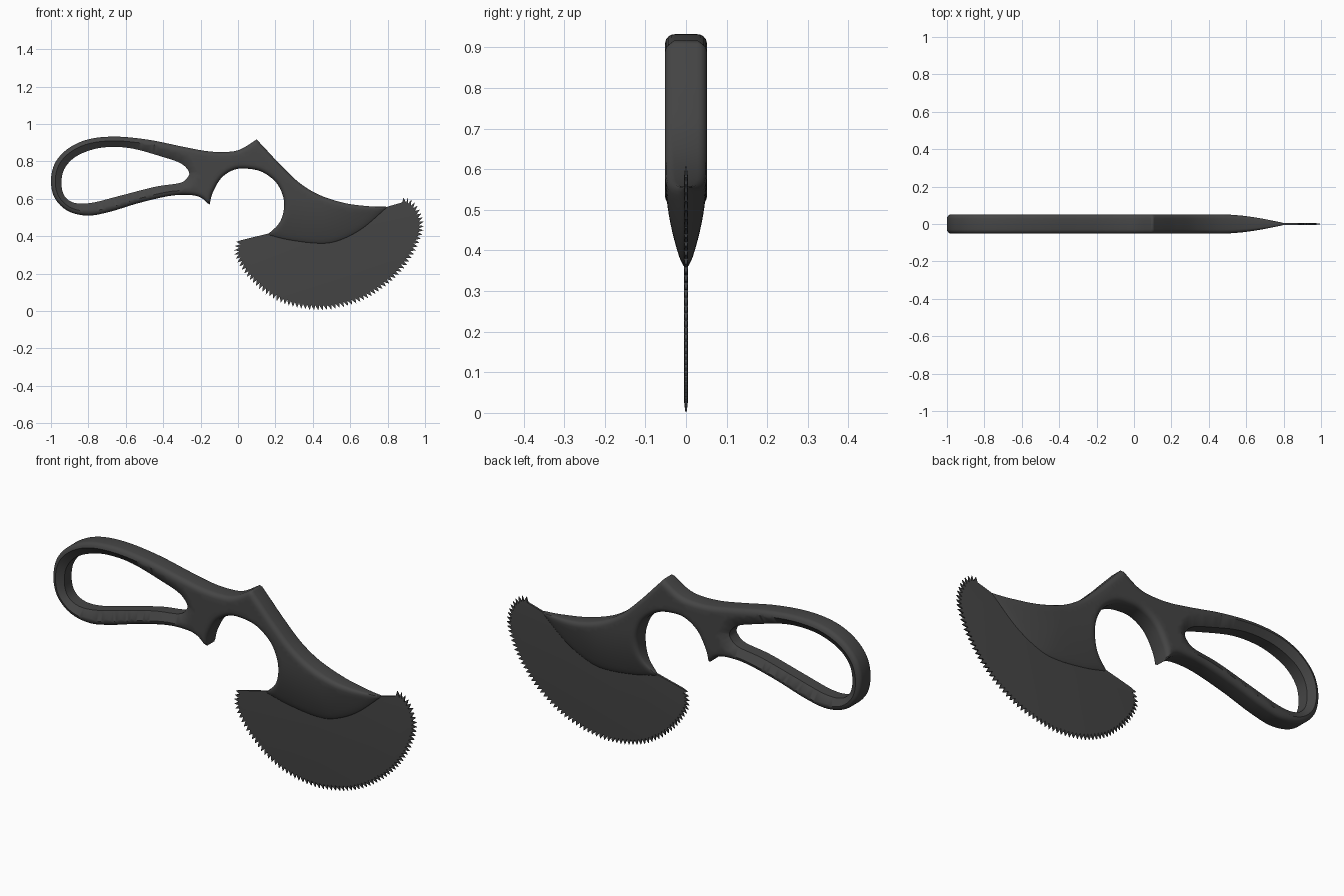
import bpy, bmesh, math
from mathutils import Vector, kdtree
from mathutils.geometry import delaunay_2d_cdt, intersect_point_line

if "Cube" in bpy.data.objects:
    bpy.data.objects.remove(bpy.data.objects["Cube"])


def spline(pts, closed=False):
    """Dense Catmull-Rom curve through 2D points."""
    p = [Vector(q) for q in pts]
    n = len(p)
    out = []
    for i in range(n if closed else n - 1):
        if closed:
            a, b, c, d = (p[(i + k) % n] for k in (-1, 0, 1, 2))
        else:
            b, c = p[i], p[i + 1]
            a = p[i - 1] if i else 2 * b - c
            d = p[i + 2] if i + 2 < n else 2 * c - b
        for s in range(16):
            t = s / 16
            out.append(0.5 * (2 * b + (c - a) * t + (2 * a - 5 * b + 4 * c - d) * t * t
                              + (3 * b - a - 3 * c + d) * t ** 3))
    out.append(p[0].copy() if closed else p[-1].copy())
    return out


def resample(line, count):
    """count + 1 evenly spaced points along a polyline."""
    cum = [0.0]
    for a, b in zip(line, line[1:]):
        cum.append(cum[-1] + (b - a).length)
    out, j = [], 0
    for i in range(count + 1):
        s = cum[-1] * i / count
        while j < len(line) - 2 and cum[j + 1] < s:
            j += 1
        out.append(line[j].lerp(line[j + 1], (s - cum[j]) / max(cum[j + 1] - cum[j], 1e-9)))
    return out


def even(pts, closed=False, step=0.012):
    line = spline(pts, closed)
    length = sum((b - a).length for a, b in zip(line, line[1:]))
    return resample(line, max(4, round(length / step)))


def make_solid(name, verts, faces, height, angle):
    """Mirror a flat x-z sheet to y = -height and +height and wall its rim."""
    bm = bmesh.new()
    front = [bm.verts.new((v.x, -h, v.y)) for v, h in zip(verts, height)]
    back = [bm.verts.new((v.x, h, v.y)) for v, h in zip(verts, height)]
    rim = {}
    for f in faces:
        bm.faces.new([front[i] for i in f])
        bm.faces.new([back[i] for i in reversed(f)])
        for a, b in zip(f, list(f[1:]) + [f[0]]):
            if (b, a) in rim:
                del rim[(b, a)]
            else:
                rim[(a, b)] = True
    for a, b in rim:
        bm.faces.new([front[b], front[a], back[a], back[b]])
    loose = [v for v in bm.verts if not v.link_faces]
    bmesh.ops.delete(bm, geom=loose, context='VERTS')
    bmesh.ops.recalc_face_normals(bm, faces=bm.faces[:])
    me = bpy.data.meshes.new(name)
    bm.to_mesh(me)
    bm.free()
    ob = bpy.data.objects.new(name, me)
    bpy.context.collection.objects.link(ob)
    bpy.ops.object.select_all(action='DESELECT')
    ob.select_set(True)
    bpy.context.view_layer.objects.active = ob
    bpy.ops.object.shade_smooth_by_angle(angle=math.radians(angle))
    mat = bpy.data.materials.get("dark_grey") or bpy.data.materials.new("dark_grey")
    mat.diffuse_color = (0.06, 0.06, 0.06, 1)
    mat.use_nodes = True
    mat.node_tree.nodes["Principled BSDF"].inputs["Base Color"].default_value = mat.diffuse_color
    me.materials.append(mat)
    return ob


# Handle outline, split at its sharp corners
grip = [(0.10, 0.917), (0.01, 0.863), (-0.07, 0.85), (-0.17, 0.855), (-0.29, 0.877),
        (-0.47, 0.914), (-0.645, 0.932), (-0.79, 0.92), (-0.9, 0.874), (-0.975, 0.797),
        (-1.0, 0.70), (-0.98, 0.604), (-0.91, 0.535), (-0.805, 0.51), (-0.687, 0.53),
        (-0.527, 0.578), (-0.366, 0.615), (-0.26, 0.62), (-0.2, 0.607), (-0.152, 0.567)]
finger_notch = [(-0.152, 0.567), (-0.136, 0.63), (-0.09, 0.71), (-0.024, 0.754),
                (0.045, 0.761), (0.13, 0.743), (0.206, 0.684), (0.243, 0.604),
                (0.243, 0.53), (0.217, 0.465), (0.158, 0.408)]
guard_edge = [(0.158, 0.408), (0.275, 0.38), (0.425, 0.362), (0.53, 0.374),
              (0.66, 0.438), (0.80, 0.557)]
spine = [(0.80, 0.557), (0.70, 0.56), (0.57, 0.577), (0.436, 0.62), (0.33, 0.684),
         (0.233, 0.775), (0.158, 0.855), (0.10, 0.917)]
grip_hole = [(-0.262, 0.743), (-0.307, 0.79), (-0.42, 0.829), (-0.553, 0.866),
             (-0.66, 0.877), (-0.767, 0.866), (-0.869, 0.824), (-0.928, 0.76),
             (-0.944, 0.684), (-0.928, 0.615), (-0.874, 0.578), (-0.783, 0.578),
             (-0.634, 0.615), (-0.447, 0.663), (-0.313, 0.684), (-0.272, 0.711)]

outer = [p for part in (grip, finger_notch, guard_edge, spine) for p in even(part)[:-1]]
hole = even(grip_hole, True)[:-1]
segs, nexts = [], {}
pts = outer + hole
for start, n in ((0, len(outer)), (len(outer), len(hole))):
    for i in range(n):
        segs.append((start + i, start + (i + 1) % n))
rim_tree = kdtree.KDTree(len(pts))
for i, p in enumerate(pts):
    rim_tree.insert((p.x, p.y, 0), i)
rim_tree.balance()
prev = {b: a for a, b in segs}
succ = {a: b for a, b in segs}
rim_pts = [p.copy() for p in pts]
guard_line = resample(spline(guard_edge), 200)
guard_tree = kdtree.KDTree(len(guard_line))
for i, p in enumerate(guard_line):
    guard_tree.insert((p.x, p.y, 0), i)
guard_tree.balance()


def inside(p):
    hit = False
    for a, b in segs:
        a, b = rim_pts[a], rim_pts[b]
        if (a.y > p.y) != (b.y > p.y) and p.x < a.x + (p.y - a.y) * (b.x - a.x) / (b.y - a.y):
            hit = not hit
    return hit


def rim_distance(p):
    i = rim_tree.find((p.x, p.y, 0))[1]
    best = 9.0
    for a, b in ((prev[i], i), (i, succ[i])):
        q, t = intersect_point_line(p, rim_pts[a], rim_pts[b])
        q = rim_pts[a].lerp(rim_pts[b], min(max(t, 0), 1))
        best = min(best, (p - q).length)
    return best


def half_thickness(p):
    """Full in the grip, thinning to the blade at the guard, rounded at the rim."""
    g = min(guard_tree.find((p.x, p.y, 0))[2] / 0.24, 1)
    thick = 0.009 + 0.043 * (1 - (1 - g) ** 2)
    r = 0.025
    d = min(rim_distance(p), r)
    return thick * (0.55 + 0.45 * math.sqrt(max(0, 1 - (1 - d / r) ** 2)))


# Inner rings for the rounded rim, then a grid for the broad faces
for off in (0.0015, 0.006, 0.013, 0.023):
    for i in range(len(rim_pts)):
        t = (rim_pts[succ[i]] - rim_pts[prev[i]]).normalized()
        q = rim_pts[i] + Vector((-t.y, t.x)) * off
        if rim_distance(q) > off * 0.9 and inside(q):
            pts.append(q)
for i in range(-50, 42):
    for j in range(17, 47):
        q = Vector((i * 0.02 + 0.003, j * 0.02 + 0.004))
        if rim_distance(q) > 0.03 and inside(q):
            pts.append(q)

cdt = delaunay_2d_cdt(pts, segs, [], 0, 1e-6)
verts, tris = cdt[0], cdt[2]
tris = [list(f) for f in tris if inside(sum((verts[i] for i in f), Vector((0, 0))) / 3)]
make_solid("handle", verts, tris, [half_thickness(v) for v in verts], 40)

# Blade: thin plate with a row of slanted teeth around its curved edge
tooth_arc = [(-0.005, 0.387), (-0.02, 0.33), (-0.013, 0.278), (0.03, 0.205), (0.088, 0.14),
             (0.168, 0.076), (0.275, 0.027), (0.425, 0.003), (0.57, 0.022), (0.703, 0.072),
             (0.837, 0.17), (0.933, 0.289), (0.985, 0.406), (0.992, 0.48), (0.965, 0.556),
             (0.92, 0.6), (0.88, 0.607)]
blade_top = [(0.80, 0.558), (0.66, 0.47), (0.53, 0.42), (0.425, 0.405), (0.275, 0.41),
             (0.158, 0.413)]
teeth, depth = 72, 0.027
fine = resample(spline(tooth_arc), teeth * 10)
roots, tips = [], []
for i in range(0, teeth * 10 + 1, 10):
    t = (fine[min(i + 5, teeth * 10)] - fine[max(i - 5, 0)]).normalized()
    roots.append(fine[i] + Vector((-t.y, t.x)) * depth)
    if i < teeth * 10:
        tips.append(fine[i + 8])
body = roots + [Vector(p) for p in blade_top]
nb = len(body)
faces = [list(range(nb))] + [[i + 1, i, nb + i] for i in range(teeth)]
make_solid("blade", body + tips, faces, [0.005] * nb + [0.002] * teeth, 30)
